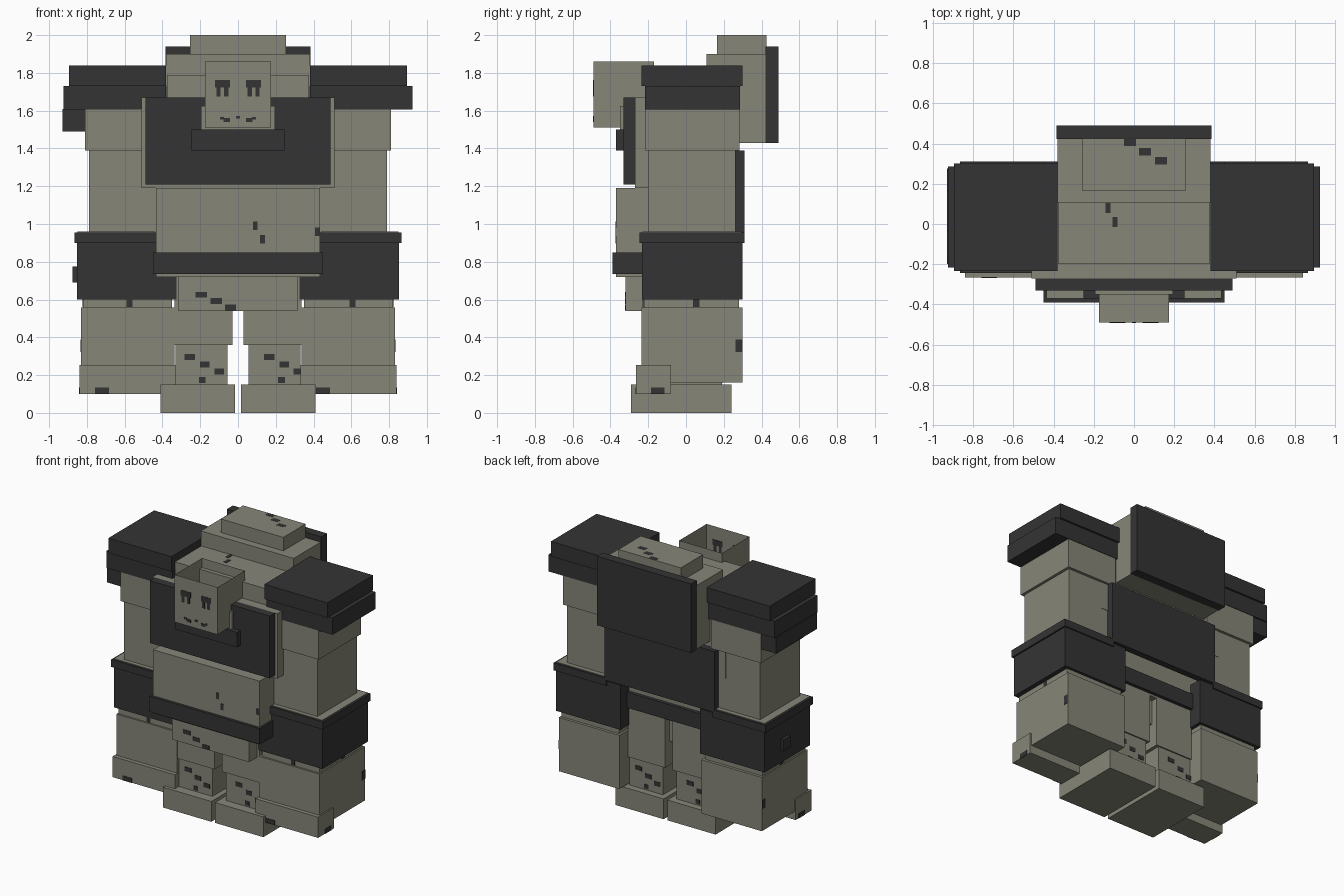
import bpy, bmesh


def material(name, rgb):
    m = bpy.data.materials.new(name)
    m.diffuse_color = (*rgb, 1)
    return m


STONE = material("olive_stone", (0.24, 0.24, 0.19))
DARK = material("charcoal", (0.034, 0.034, 0.034))


def box(name, x, y, z, mat=STONE, open_top=False):
    """Box from x, y and z ranges, optionally without its top face."""
    bm = bmesh.new()
    bmesh.ops.create_cube(bm, size=1)
    for v in bm.verts:
        v.co = [lo + (hi - lo) * (c + 0.5) for c, (lo, hi) in zip(v.co, (x, y, z))]
    if open_top:
        bm.normal_update()
        top = [f for f in bm.faces if f.normal.z > 0.9]
        bmesh.ops.delete(bm, geom=top, context='FACES_ONLY')
    me = bpy.data.meshes.new(name)
    bm.to_mesh(me)
    bm.free()
    me.materials.append(mat)
    ob = bpy.data.objects.new(name, me)
    bpy.context.collection.objects.link(ob)
    return ob


def pair(name, x, y, z, mat=STONE, open_top=False):
    """Right-hand box plus its mirrored twin."""
    box(name + "_right", x, y, z, mat, open_top)
    box(name + "_left", (-x[1], -x[0]), y, z, mat, open_top)


def spot(name, axis, pos, size=(0.05, 0.035)):
    """Thin dark plate lying on a face whose normal runs along the axis."""
    half = list(size)
    half.insert(axis, 0.006)
    box(name, *[(p - h / 2, p + h / 2) for p, h in zip(pos, half)], DARK)


# Head: hollow box with open top, and the jaw behind it
box("head", (-0.175, 0.175), (-0.49, -0.17), (1.51, 1.86), STONE, True)
box("jaw", (-0.195, 0.195), (-0.35, -0.2), (1.5, 1.625))
for s in (-1, 1):
    spot("eye", 1, (s * 0.083, -0.49, 1.742), (0.08, 0.04))
    for dx in (-0.021, 0.021):
        spot("eye_drip", 1, (s * 0.083 + dx, -0.49, 1.70), (0.022, 0.05))
    spot("mouth_mark", 1, (s * 0.06, -0.49, 1.55), (0.035, 0.02))
    spot("mouth_corner", 1, (s * 0.085, -0.49, 1.56), (0.02, 0.015))
spot("mouth_middle", 1, (0, -0.49, 1.565), (0.02, 0.015))

# Torso
box("collar", (-0.375, 0.375), (-0.2, 0.11), (1.6, 1.79))
box("chest", (-0.51, 0.51), (-0.27, 0.265), (1.19, 1.67))
box("chest_plate", (-0.49, 0.49), (-0.33, -0.268), (1.21, 1.67), DARK)
box("chest_bar", (-0.25, 0.25), (-0.37, -0.32), (1.39, 1.5), DARK)
box("belly", (-0.435, 0.435), (-0.37, 0.2), (0.72, 1.19))
box("belt", (-0.45, 0.45), (-0.39, 0.225), (0.735, 0.85), DARK)
box("hip", (-0.315, 0.315), (-0.32, 0.15), (0.54, 0.73))

# Hump and back armour
box("hump", (-0.38, 0.38), (0.108, 0.425), (1.43, 1.9))
box("hump_cap", (-0.255, 0.255), (0.165, 0.425), (1.9, 2.0))
box("hump_plate", (-0.385, 0.385), (0.422, 0.49), (1.43, 1.94), DARK)
box("back_plate", (-0.45, 0.45), (0.262, 0.31), (0.94, 1.39), DARK)

# Shoulder pads
pair("shoulder_pad_top", (0.38, 0.895), (-0.235, 0.3), (1.73, 1.84), DARK)
pair("shoulder_pad", (0.385, 0.925), (-0.217, 0.285), (1.605, 1.73), DARK)
box("shoulder_flap", (-0.93, -0.79), (-0.2, 0.275), (1.49, 1.61), DARK)

# Arms
pair("upper_arm", (0.4, 0.81), (-0.215, 0.282), (1.39, 1.608))
pair("lower_arm", (0.4, 0.79), (-0.2, 0.262), (0.9, 1.39))
pair("cuff", (0.325, 0.853), (-0.232, 0.3), (0.6, 0.93), DARK)
pair("cuff_rim", (0.435, 0.865), (-0.245, 0.31), (0.9, 0.955), DARK)
pair("cuff_lining", (0.44, 0.85), (-0.23, 0.295), (0.95, 0.959))
box("cuff_stud", (-0.875, -0.84), (0.03, 0.11), (0.69, 0.775), DARK)

# Fists
pair("wrist", (0.35, 0.82), (-0.222, 0.28), (0.54, 0.61))
pair("fist", (0.335, 0.83), (-0.235, 0.3), (0.16, 0.557))
pair("knuckles", (0.33, 0.84), (-0.265, -0.08), (0.1, 0.253))

# Legs and feet
pair("thigh", (0.03, 0.335), (-0.23, 0.2), (0.36, 0.735))
pair("shin", (0.055, 0.33), (-0.22, 0.19), (0.14, 0.37))
pair("foot", (0.015, 0.41), (-0.29, 0.24), (0, 0.15))

# Stains on shins, front and back
for x0 in (-0.255, 0.165):
    for dx, z, w in ((0, 0.295, 0.055), (0.08, 0.255, 0.05),
                     (0.155, 0.218, 0.05), (0.065, 0.175, 0.035)):
        spot("shin_stain", 1, (x0 + dx, -0.22, z), (w, 0.032))
        spot("shin_back_stain", 1, (-x0 - dx, 0.19, z), (w, 0.032))

# Stains on hip, belly, knuckles and wrists
for x, z in ((-0.195, 0.625), (-0.115, 0.592), (-0.04, 0.558)):
    spot("hip_stain", 1, (x, -0.32, z), (0.06, 0.03))
for x, z in ((0.092, 0.99), (0.13, 0.918), (0.42, 0.96)):
    spot("belly_stain", 1, (x, -0.37, z), (0.025, 0.045))
for x in (-0.72, 0.45):
    spot("knuckle_stain", 1, (x, -0.265, 0.117), (0.075, 0.034))
for s in (-1, 1):
    spot("wrist_stain", 1, (s * 0.59 + 0.015, -0.222, 0.58), (0.032, 0.04))
    spot("wrist_side_stain", 0, (s * 0.82, 0.055, 0.58), (0.035, 0.04))
    spot("fist_stain", 0, (s * 0.83, 0.28, 0.355), (0.036, 0.065))
    spot("knuckle_side_stain", 0, (s * 0.84, -0.15, 0.117), (0.07, 0.034))

# Stains on hump cap and collar
for x, y in ((-0.02, 0.405), (0.055, 0.36), (0.135, 0.315)):
    spot("cap_stain", 2, (x, y, 2.0 - 0.002), (0.06, 0.036))
for x, y in ((-0.13, 0.08), (-0.095, 0.01)):
    spot("collar_stain", 2, (x, y, 1.79), (0.025, 0.05))
